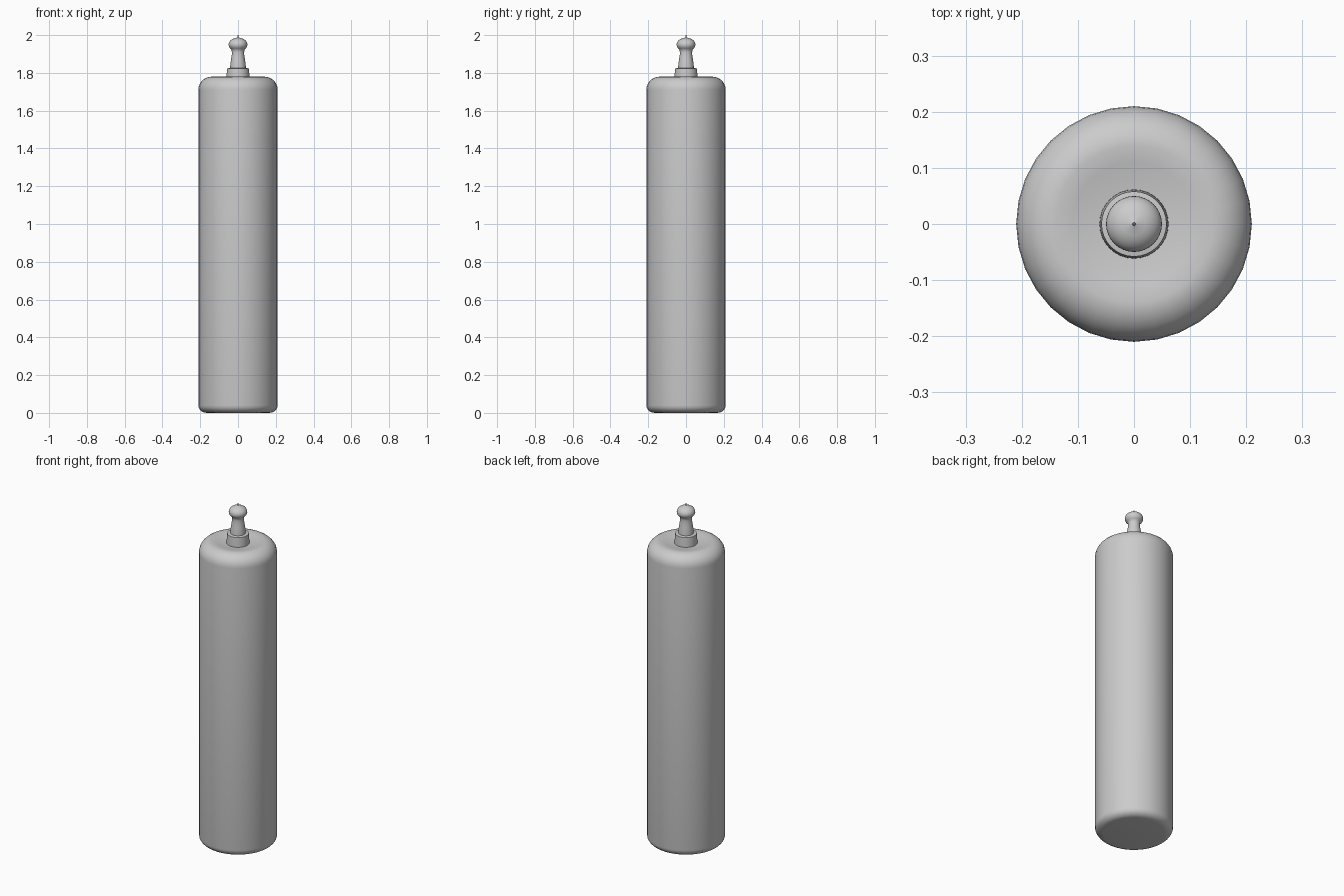
import bpy, bmesh, math

if "Cube" in bpy.data.objects:
    bpy.data.objects.remove(bpy.data.objects["Cube"])

SIDES = 32

def lathe(name, profile, sides=SIDES):
    """Revolve (radius, z) points around z; radius 0 makes a pole."""
    bm = bmesh.new()
    rings = []
    for r, z in profile:
        if r == 0:
            rings.append([bm.verts.new((0, 0, z))] * sides)
        else:
            rings.append([bm.verts.new((r * math.cos(2 * math.pi * i / sides),
                                        r * math.sin(2 * math.pi * i / sides), z))
                          for i in range(sides)])
    for a, b in zip(rings, rings[1:]):
        for i in range(sides):
            j = (i + 1) % sides
            quad = list(dict.fromkeys((a[i], a[j], b[j], b[i])))
            bm.faces.new(quad)
    bmesh.ops.recalc_face_normals(bm, faces=bm.faces)
    mesh = bpy.data.meshes.new(name)
    bm.to_mesh(mesh)
    bm.free()
    obj = bpy.data.objects.new(name, mesh)
    bpy.context.collection.objects.link(obj)
    bpy.ops.object.select_all(action='DESELECT')
    obj.select_set(True)
    bpy.context.view_layer.objects.active = obj
    bpy.ops.object.shade_smooth_by_angle(angle=math.radians(50))
    return obj

def arc(r, z, rx, rz, start, end, steps):
    """Elliptical arc in the profile plane, angles in degrees."""
    angles = [math.radians(start + (end - start) * k / steps) for k in range(steps + 1)]
    return [(r + rx * math.cos(t), z + rz * math.sin(t)) for t in angles]

# Long body: rounded foot, rounded shoulder and shallow dished top
lathe("body",
      [(0, 0.005)]
      + arc(0.165, 0.04, 0.045, 0.04, -90, 0, 5)
      + arc(0.14, 1.71, 0.07, 0.07, 0, 90, 7)
      + [(0.11, 1.775), (0.07, 1.767), (0, 1.765)])

# Stepped collar on the top
lathe("collar", [(0, 1.75), (0.062, 1.75), (0.061, 1.78), (0.058, 1.823),
                 (0.042, 1.826), (0, 1.826)])

# Waisted stem, ball knob and fine tip
lathe("stem_and_knob",
      [(0, 1.81), (0.042, 1.81), (0.041, 1.84), (0.037, 1.87), (0.033, 1.895), (0.033, 1.91)]
      + arc(0, 1.95, 0.05, 0.036, -48, 80, 9)
      + [(0.003, 1.988), (0.002, 1.999), (0, 2.0)])
